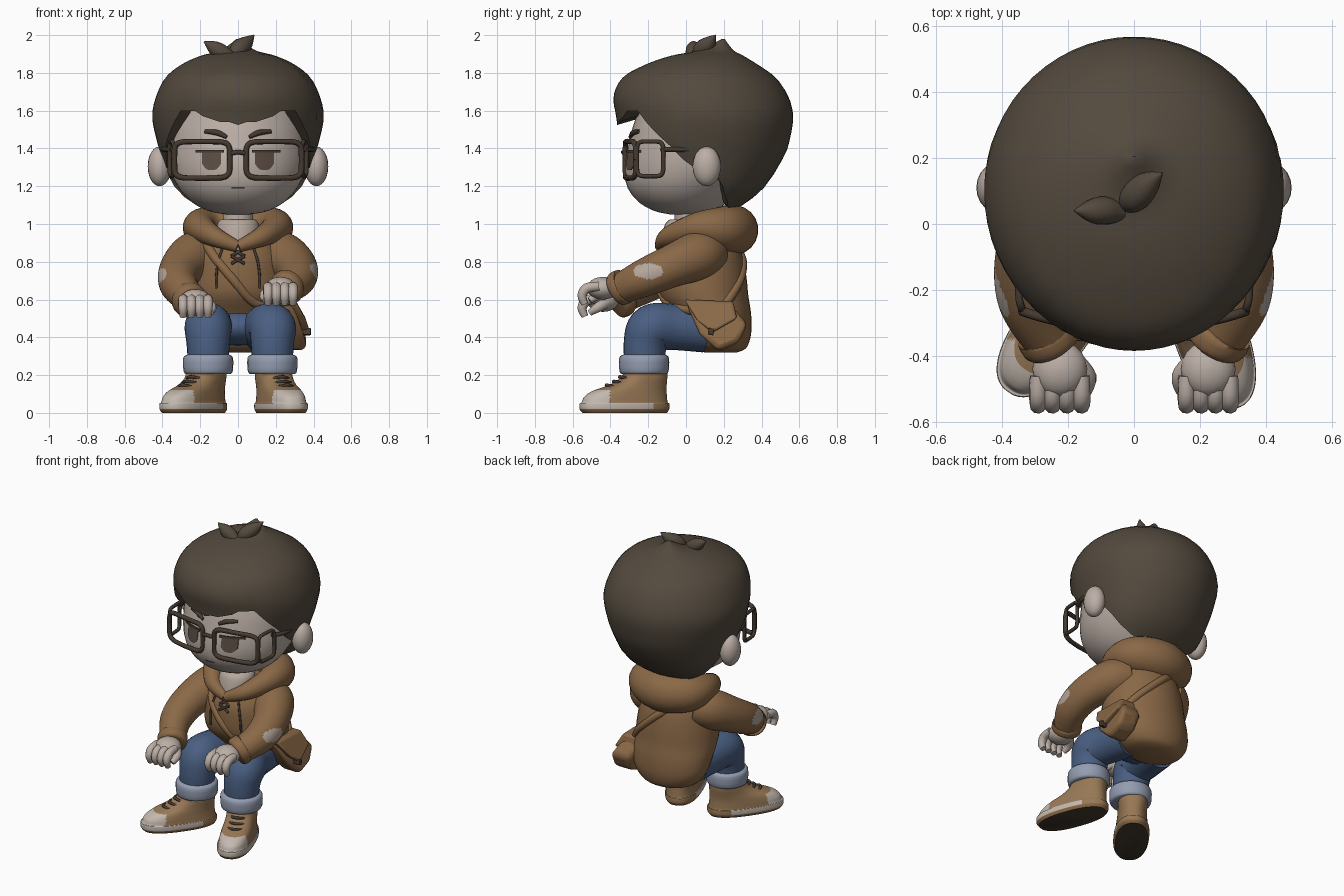
import bpy, bmesh, math
from mathutils import Vector, Matrix

if "Cube" in bpy.data.objects:
    bpy.data.objects.remove(bpy.data.objects["Cube"])

def mat(name, r, g, b):
    m = bpy.data.materials.new(name)
    m.diffuse_color = [(c / 255) ** 2.2 for c in (r, g, b)] + [1]
    m.use_nodes = True
    m.node_tree.nodes["Principled BSDF"].inputs["Base Color"].default_value = m.diffuse_color
    return m

HAIR = mat("dark brown hair", 84, 75, 64)
SKIN = mat("pale skin", 186, 173, 164)
JACKET = mat("tan jacket", 137, 104, 72)
JEANS = mat("blue denim", 75, 95, 129)
CUFF = mat("light denim", 146, 155, 175)
SHOE = mat("light tan canvas", 150, 119, 86)
RUBBER = mat("pale rubber", 194, 183, 173)
DARK = mat("dark leather", 70, 60, 51)
CLOTH = mat("pale cloth", 180, 166, 154)
EYE = mat("eye brown", 92, 78, 69)

def build(name, rings, mats, rule=None, caps=(1, 1), angle=50):
    """Skin a list of equal-sized vertex rings."""
    bm = bmesh.new()
    vs = [[bm.verts.new(p) for p in r] for r in rings]
    n = len(rings[0])
    for a, b in zip(vs, vs[1:]):
        for i in range(n):
            bm.faces.new((a[i], a[(i + 1) % n], b[(i + 1) % n], b[i]))
    if caps[0]:
        bm.faces.new(vs[0])
    if caps[1]:
        bm.faces.new(vs[-1])
    bmesh.ops.recalc_face_normals(bm, faces=bm.faces)
    if rule:
        for f in bm.faces:
            f.material_index = rule(f.calc_center_median())
    me = bpy.data.meshes.new(name)
    bm.to_mesh(me)
    bm.free()
    for m in (mats if isinstance(mats, list) else [mats]):
        me.materials.append(m)
    me.polygons.foreach_set("use_smooth", [True] * len(me.polygons))
    me.set_sharp_from_angle(angle=math.radians(angle))
    ob = bpy.data.objects.new(name, me)
    bpy.context.collection.objects.link(ob)
    return ob

def spline(rows, k):
    """Catmull-Rom through tuples of any length."""
    out = []
    for i in range(len(rows) - 1):
        p = [rows[max(0, min(len(rows) - 1, i + d))] for d in (-1, 0, 1, 2)]
        for j in range(k):
            t = j / k
            out.append(tuple(b + .5 * t * (c - a + t * (2 * a - 5 * b + 4 * c - d + t * (3 * (b - c) + d - a)))
                             for a, b, c, d in zip(*p)))
    return out + [tuple(rows[-1])]

def ring(row, n, e=2):
    """Superellipse at height z from (z, half width, front y, back y)."""
    z, rx, yf, yb = row
    q = lambda v: math.copysign(abs(v) ** (2 / e), v)
    return [Vector((rx * q(math.sin(a)), (yf + yb) / 2 - (yb - yf) / 2 * q(math.cos(a)), z))
            for a in (2 * math.pi * i / n for i in range(n))]

def loft(name, table, m, n=32, k=4, e=2, rule=None):
    return build(name, [ring(r, n, e) for r in spline(table, k)], m, rule)

def tube(name, pts, m, n=16, k=6, rule=None):
    """Round tube through (x, y, z, radius) points."""
    p = spline(pts, k)
    P = [Vector(q[:3]) for q in p]
    rings, d0 = [], None
    for i, c in enumerate(P):
        d = (P[min(i + 1, len(P) - 1)] - P[max(i - 1, 0)]).normalized()
        u = d.orthogonal().normalized() if d0 is None else d0.rotation_difference(d) @ u
        d0, w = d, d.cross(u)
        rings.append([c + p[i][3] * (u * math.cos(a) + w * math.sin(a))
                      for a in (2 * math.pi * j / n for j in range(n))])
    return build(name, rings, m, rule)

def ball(name, c, s, m):
    rows = [(c[2] - s[2] * math.cos(t), s[0] * math.sin(t), c[1] - s[1] * math.sin(t), c[1] + s[1] * math.sin(t))
            for t in (math.pi * (i + .15) / 12.3 for i in range(13))]
    return build(name, [[v + Vector((c[0], 0, 0)) for v in ring(r, 20)] for r in rows], m)

def surf(table, x, z, back=False, off=.004):
    """y of a lofted surface at x, z."""
    r = min(spline(table, 12), key=lambda q: abs(q[0] - z))
    h = (r[3] - r[2]) / 2 * math.sqrt(max(0, 1 - (x / r[1]) ** 2)) + off
    return (r[2] + r[3]) / 2 + (h if back else -h)

# head
HEAD = [(1.05, .06, -.08, .08), (1.07, .16, -.17, .16), (1.12, .25, -.255, .22), (1.2, .32, -.312, .3),
        (1.3, .36, -.325, .38), (1.42, .372, -.305, .42), (1.55, .36, -.27, .42), (1.7, .3, -.2, .38), (1.78, .1, 0, .2)]
loft("head", HEAD, SKIN, 40)
tube("neck", [(0, .02, .9, .08), (0, .02, 1.12, .08)], SKIN)

# hair cap: columns run from the crown to a hem that varies with direction
HT = spline([(1.98, .008, .19, .205), (1.92, .09, .07, .25), (1.893, .19, -.07, .3), (1.85, .29, -.2, .37),
             (1.78, .38, -.33, .47), (1.68, .432, -.383, .54), (1.57, .455, -.37, .568), (1.45, .432, -.35, .55),
             (1.36, .405, -.31, .52), (1.2, .345, -.15, .42), (1.1, .25, -.02, .3), (1.05, .16, .0, .2)], 8)
HEM = [(0, 1.53), (20, 1.55), (33, 1.61), (43, 1.59), (54, 1.49), (66, 1.41), (74, 1.32), (82, 1.29), (95, 1.27), (106, 1.15),
       (122, 1.09), (181, 1.07)]
N, M = 60, 22
cols = []
for i in range(N):
    a = abs((i / N * 360 + 180) % 360 - 180)
    z = next(p[1] + (q[1] - p[1]) * (a - p[0]) / (q[0] - p[0]) for p, q in zip(HEM, HEM[1:]) if p[0] <= a <= q[0])
    last = min(range(len(HT)), key=lambda j: abs(HT[j][0] - z))
    col = []
    for j in range(M + 1):
        f = last * j / M
        lo = min(int(f), len(HT) - 2)
        row = [u + (v - u) * (f - lo) for u, v in zip(HT[lo], HT[lo + 1])]
        col.append(ring(row, N)[i])
    e = col[-1]
    col.append(Vector((e.x * .78, .1 + (e.y - .1) * .78, e.z + .03)))
    cols.append(col)
build("hair", [[c[j] for c in cols] for j in range(M + 2)], HAIR, caps=(1, 0))
tube("hair_tuft_left", [(-.02, .03, 1.88, .02), (-.08, .04, 1.905, .042), (-.13, .04, 1.935, .036), (-.18, .04, 1.965, .003)], HAIR)
tube("hair_tuft_right", [(-.03, .05, 1.88, .02), (0, .08, 1.92, .045), (.04, .12, 1.955, .04), (.085, .155, 2, .003)], HAIR)

# face, ears and glasses
def rim_y(x):
    return -.322 + .5 * x * x

soft = lambda v: math.copysign(abs(v) ** .36, v)
turns = [2 * math.pi * i / 32 for i in range(33)]
for s, side in ((-1, "left"), (1, "right")):
    ball(side + "_ear", (s * .415, .11, 1.305), (.063, .075, .105), SKIN)
    for part, x0, x1, z0, z1, m, off in (("iris", .09, .19, 1.285, 1.385, EYE, .005),
                                         ("eyelid", .075, .225, 1.378, 1.392, DARK, .009)):
        rows = []
        for j in range(9):
            x = x0 + (x1 - x0) * j / 8
            b = z0 + (.035 * abs(j / 4 - 1) ** 3 if part == "iris" else 0)
            rows.append([Vector((s * x, surf(HEAD, x, z, off=o), z)) for z, o in ((b, 0), (b, off), (z1, off), (z1, 0))])
        build(side + "_" + part, rows, m)
    tube(side + "_eyebrow", [(s * x, surf(HEAD, x, z), z, r) for x, z, r in
                             ((.06, 1.46, .01), (.11, 1.483, .015), (.175, 1.49, .01))], DARK, 8)
    tube(side + "_glasses_rim", [(s * (.19 + .147 * soft(math.cos(a))), rim_y(.19 + .147 * soft(math.cos(a))),
                                  1.34 + .097 * soft(math.sin(a)), .015) for a in turns], DARK, 8, 1)
    # side frame between lens and arm
    tube(side + "_glasses_side_frame", [(s * (.35 + .012 * math.cos(a)), -.19 + .07 * soft(math.cos(a)),
                                         1.345 + .092 * soft(math.sin(a)), .012) for a in turns], DARK, 8, 1)
    tube(side + "_glasses_arm", [(s * .35, -.13, 1.395, .014), (s * .39, -.05, 1.395, .014), (s * .395, .07, 1.395, .014)], DARK, 8)
tube("glasses_bridge", [(-.05, -.32, 1.37, .012), (0, -.333, 1.38, .012), (.05, -.32, 1.37, .012)], DARK, 8)
tube("mouth", [(x, surf(HEAD, x, 1.19, off=0), 1.19, .002) for x in (-.035, 0, .035)], DARK, 6)

# jacket body, hood and shirt
BODY = [(.32, .1, .1, .27), (.345, .19, .03, .32), (.42, .25, -.01, .345), (.52, .27, -.07, .345), (.62, .272, -.14, .33),
        (.72, .265, -.155, .32), (.83, .245, -.145, .3), (.92, .2, -.09, .26), (.99, .13, -.03, .2)]
loft("jacket_body", BODY, JACKET, 36)
half = [(.12, -.095, .93, .052), (.2, .055, .98, .08), (.16, .19, .975, .12)]
tube("hood", [(0, -.135, .88, .03)] + half + [(0, .25, .968, .133)]
     + [(-x, y, z, r) for x, y, z, r in half[::-1]] + [(0, -.135, .88, .03)], JACKET, 20)
loft("shirt", [(.86, .09, -.14, .1), (.93, .115, -.13, .1), (1.0, .11, -.11, .1), (1.025, .09, -.085, .09)], CLOTH, 24)
for s in (-1, 1):
    tube("hood_cord", [(s * x, surf(BODY, x, z, off=.004), z, .007) for x, z in ((.08, .88), (.105, .8), (.115, .72), (.115, .66))], DARK, 8)
    for z in (.79, .83):
        tube("chest_lace", [(-.035 * s, surf(BODY, .03, z, off=.008), z, .008),
                            (.035 * s, surf(BODY, .03, z + .04, off=.008), z + .04, .008)], DARK, 8, 3)

# shoulder bag and strap
tube("bag_strap_front", [(x, surf(BODY, x, z, off=-.01), z, .026) for x, z in
                         ((-.17, .9), (-.12, .82), (-.02, .7), (.08, .59), (.2, .55), (.265, .54))], JACKET, 10)
tube("bag_strap_back", [(x, surf(BODY, x, z, True, -.01), z, .026) for x, z in
                        ((-.1, .9), (.0, .82), (.1, .73), (.18, .65), (.25, .56))], JACKET, 10)

def plate(name, outline, x0, x1, m, bevel):
    ob = build(name, [[Vector((x - .6 * max(0, z - .47), y, z)) for y, z in outline] for x in (x0, x1)], m, angle=35)
    b = ob.modifiers.new("round", 'BEVEL')
    b.width, b.segments = bevel, 3

plate("bag", [(0, .58), (.24, .57), (.325, .47), (.28, .37), (.17, .325), (.07, .42)], .22, .36, JACKET, .03)
plate("bag_flap", [(-.01, .6), (.25, .59), (.27, .5), (.14, .425), (.06, .49)], .25, .38, JACKET, .015)
plate("bag_buckle", [(.12, .45), (.15, .445), (.145, .41), (.115, .415)], .34, .386, DARK, .005)

# arms with elbow patches, and hands
for s, side, drop in ((-1, "left", .05), (1, "right", 0)):
    patch = Vector((s * .41, -.2, .75 - drop * .5))
    def on_patch(c, p=patch):
        d = c - p
        u = d.y * .94 - d.z * .34
        v = d.y * .1 + d.z
        return int((d.x / .08) ** 2 + (u / .08) ** 2 + (v / .042) ** 2 < 1)
    tube(side + "_sleeve", [(s * .14, .13, .85, .11), (s * .23, .06, .83, .128), (s * .305, -.08, .775 - drop * .4, .112),
                            (s * .315, -.22, .715 - drop * .7, .1), (s * .26, -.34, .66 - drop, .082)], [JACKET, CLOTH], 64, 18, on_patch)
    h = .65 - 1.3 * drop
    tube(side + "_sleeve_cuff", [(s * .272, -.32, h + .025, .08), (s * .265, -.33, h + .02, .094),
                                 (s * .25, -.365, h + .005, .092), (s * .245, -.375, h, .075)], JACKET, 20, 3)
    hx = s * .225
    ball(side + "_palm", (hx, -.44, h + .01), (.083, .085, .06), SKIN)
    for i in range(4):
        x = hx + (i - 1.5) * .044
        tube(side + "_finger", [(x, -.46, h + .02, .025), (x, -.525, h + .01, .027), (x, -.55, h - .03, .025), (x, -.535, h - .075, .018)], SKIN, 10, 4)
    tube(side + "_thumb", [(hx - s * .05, -.42, h, .03), (hx - s * .085, -.465, h - .025, .027), (hx - s * .08, -.51, h - .055, .017)], SKIN, 10, 4)

# jeans
ball("hips", (0, .06, .455), (.235, .19, .1), JEANS)
SOLE = [(0, .1, -.365, .1), (.02, .11, -.38, .112), (.05, .11, -.38, .112), (.055, .104, -.37, .104), (.085, .1, -.355, .1),
        (.115, .096, -.31, .098), (.15, .092, -.21, .098), (.19, .092, -.145, .1), (.25, .09, -.12, .1)]

def shoe_colour(c):
    if c.z < .02:
        return 2 if c.z < .001 else 3
    return int((c.z < .053 and c.y < 0) or (c.y < -.26 - .5 * c.x ** 2 / .1 + .05 and c.z < .12))

for s, side, x, turn in ((-1, "left", -.158, -36), (1, "right", .182, 20)):
    tube(side + "_leg", [(s * .12, .1, .44, .12), (s * .15, -.07, .455, .122), (x, -.18, .45, .125), (x, -.215, .37, .115),
                         (x, -.22, .24, .105)], JEANS, 24)
    tube(side + "_jeans_cuff", [(x, -.222, .205, .115), (x, -.222, .22, .13), (x, -.222, .29, .132), (x, -.222, .308, .112)], CUFF, 24, 3)
    # shoe, turned outward
    M4 = Matrix.Translation((x, -.2, 0)) @ Matrix.Rotation(math.radians(turn), 4, 'Z')
    parts = [loft(side + "_shoe", SOLE, [SHOE, RUBBER, DARK, JACKET], 80, 6, 2.4, shoe_colour)]
    for y, z in ((-.235, .143), (-.195, .163), (-.16, .187)):
        parts.append(tube(side + "_shoelace", [(-.065, y + .05, z - .012, .009), (0, y, z + .004, .009), (.065, y + .05, z - .012, .009)], DARK, 8))
    for p in parts:
        p.matrix_world = M4
